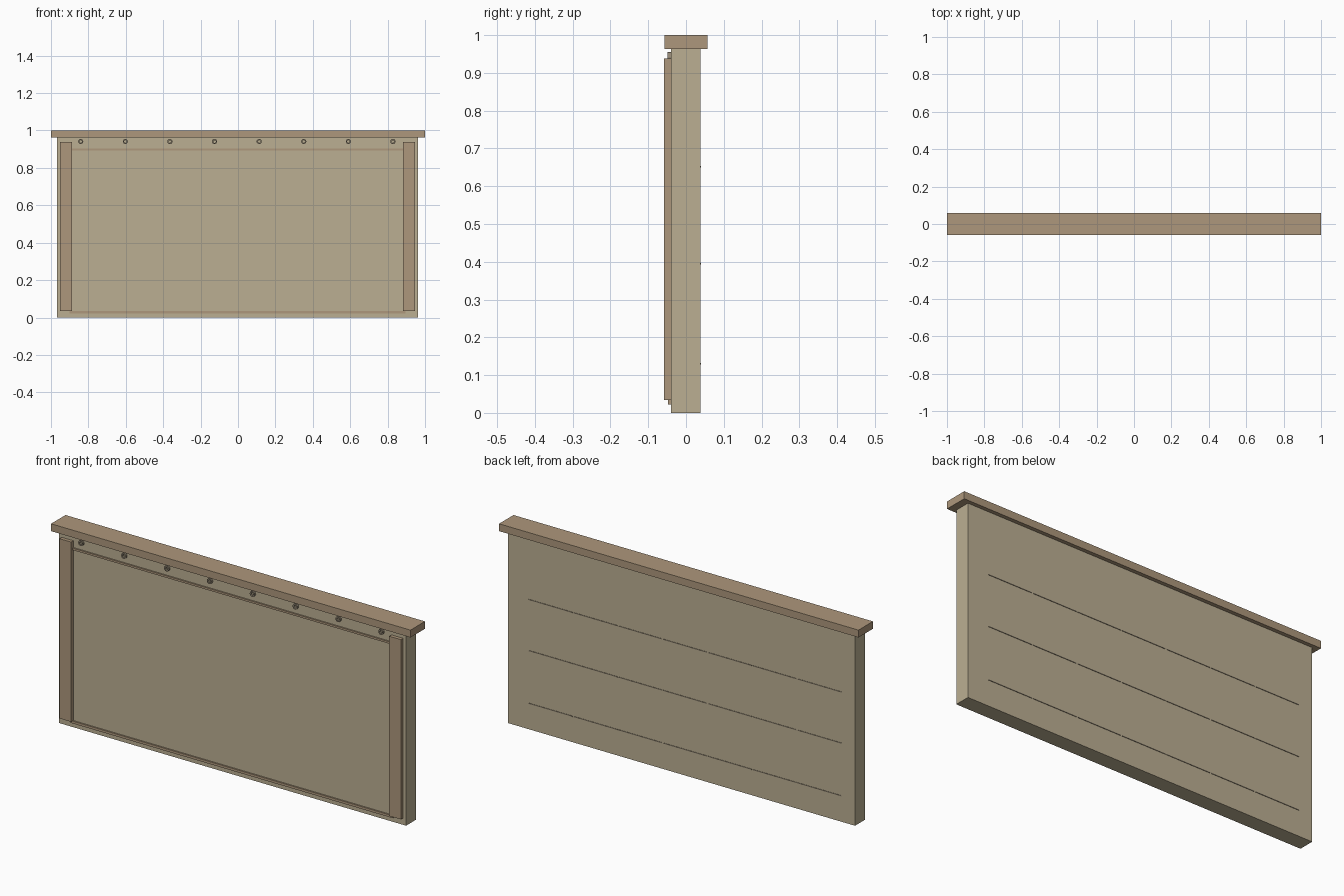
import bpy, bmesh, math

if "Cube" in bpy.data.objects:
    bpy.data.objects.remove(bpy.data.objects["Cube"])

def material(name, rgb):
    m = bpy.data.materials.new(name)
    m.diffuse_color = (*rgb, 1)
    m.use_nodes = True
    m.node_tree.nodes["Principled BSDF"].inputs["Base Color"].default_value = m.diffuse_color
    return m

PANEL = material("panel_tan", (0.50, 0.43, 0.29))
TRIM = material("trim_brown", (0.42, 0.31, 0.20))
METAL = material("bolt_brown", (0.30, 0.25, 0.18))

def finish(name, bm, mat):
    mesh = bpy.data.meshes.new(name)
    bm.to_mesh(mesh)
    bm.free()
    mesh.materials.append(mat)
    obj = bpy.data.objects.new(name, mesh)
    bpy.context.collection.objects.link(obj)
    return obj

def box(name, x, y, z, mat):
    bm = bmesh.new()
    bmesh.ops.create_cube(bm, size=1)
    for v in bm.verts:
        v.co = [r[0] + (c + 0.5) * (r[1] - r[0]) for c, r in zip(v.co, (x, y, z))]
    return finish(name, bm, mat)

def ring(name, x, z, y_front, y_back, r_out, r_in, mat, n=12):
    # Revolve a rectangular section around the y axis
    bm = bmesh.new()
    section = [(r_out, y_back), (r_out, y_front), (r_in, y_front), (r_in, y_back)]
    loops = []
    for i in range(n):
        a = 2 * math.pi * i / n
        loops.append([bm.verts.new((x + r * math.cos(a), y, z + r * math.sin(a))) for r, y in section])
    for i in range(n):
        a, b = loops[i], loops[(i + 1) % n]
        for k in range(4):
            bm.faces.new((a[k], a[(k + 1) % 4], b[(k + 1) % 4], b[k]))
    bmesh.ops.recalc_face_normals(bm, faces=bm.faces)
    return finish(name, bm, mat)

# Wall slab and overhanging cap
FRONT, BACK = -0.04, 0.038
box("wall_panel", (-0.967, 0.963), (FRONT, BACK), (0, 0.963), PANEL)
box("top_cap", (-1, 1), (-0.0575, 0.0575), (0.963, 1), TRIM)

# Raised end posts on the front
for side, x in (("left", (-0.953, -0.888)), ("right", (0.882, 0.947))):
    box(f"{side}_post", x, (-0.058, FRONT), (0.034, 0.938), TRIM)

# Thin horizontal rails between the posts
box("upper_rail", (-0.9, 0.895), (-0.047, FRONT), (0.894, 0.904), TRIM)
box("lower_rail", (-0.9, 0.895), (-0.047, FRONT), (0.022, 0.034), TRIM)

# Row of bolt rings below the cap
for i in range(8):
    ring(f"bolt_ring_{i + 1}", -0.841 + i * 0.2385, 0.941, -0.049, FRONT, 0.014, 0.007, METAL)

# Broken seam strips on the back
for row, z in enumerate((0.13, 0.395, 0.652)):
    for i in range(7):
        x = -0.892 + i * 0.2495
        box(f"back_seam_{row + 1}_{i + 1}", (x, x + 0.243), (BACK, BACK + 0.002), (z - 0.002, z + 0.002), METAL)
